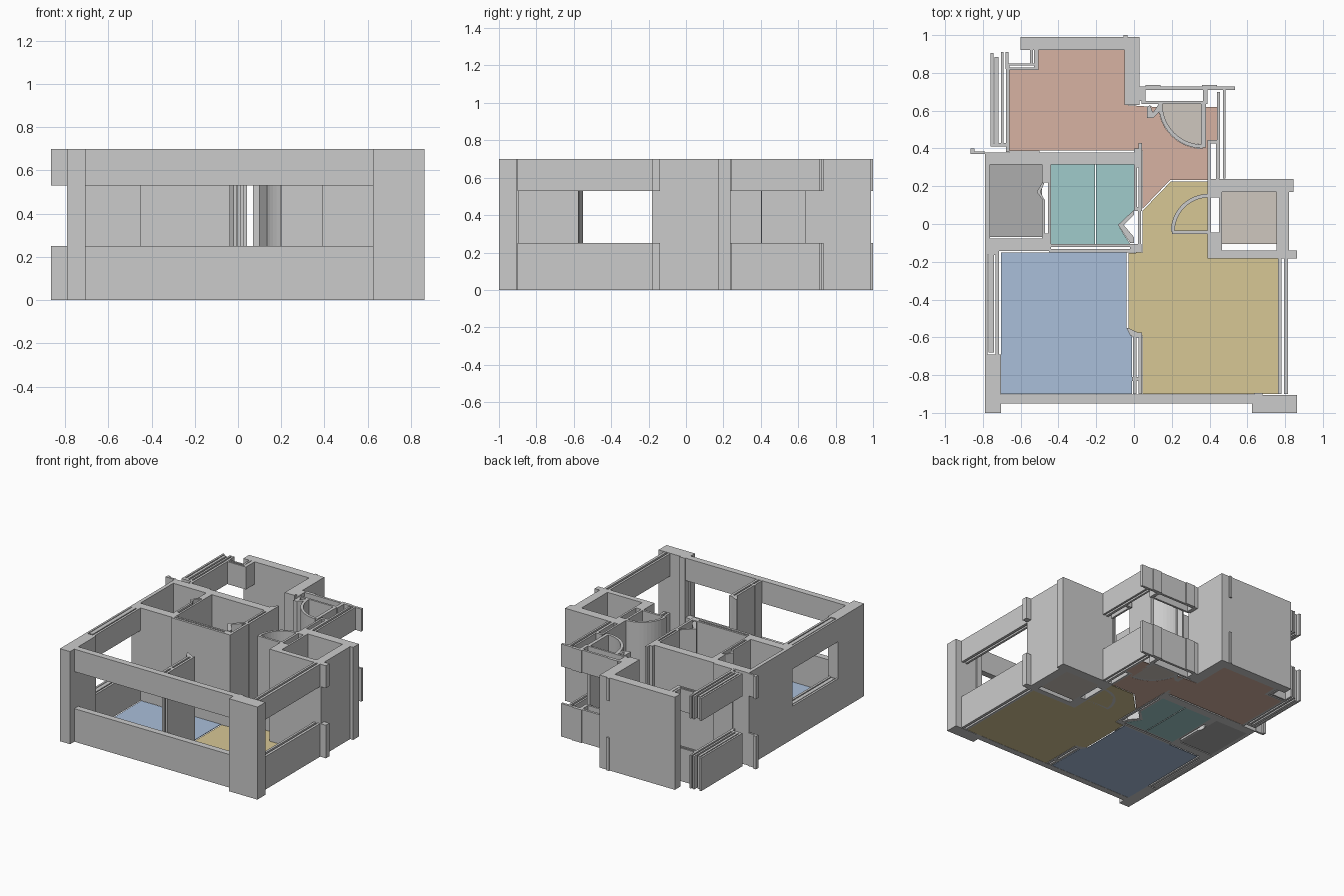
import bpy, bmesh, math

H = 0.70                                  # wall height
FULL = [(0, H)]
BANDS = [(0, 0.25), (0.53, H)]            # below and above a window


def finish(name, bm, color=None):
    bmesh.ops.recalc_face_normals(bm, faces=bm.faces)
    me = bpy.data.meshes.new(name)
    bm.to_mesh(me)
    bm.free()
    ob = bpy.data.objects.new(name, me)
    bpy.context.collection.objects.link(ob)
    if color:
        mat = bpy.data.materials.new(name)
        mat.diffuse_color = (*color, 1)
        me.materials.append(mat)
    return ob


def prism(bm, pts, z0, z1):
    face = bm.faces.new([bm.verts.new((x, y, z0)) for x, y in pts])
    ext = bmesh.ops.extrude_face_region(bm, geom=[face], use_keep_orig=True)
    verts = [g for g in ext["geom"] if isinstance(g, bmesh.types.BMVert)]
    bmesh.ops.translate(bm, verts=verts, vec=(0, 0, z1 - z0))


def walls(name, rects, spans=FULL):
    bm = bmesh.new()
    for x0, x1, y0, y1 in rects:
        for z0, z1 in spans:
            prism(bm, [(x0, y0), (x1, y0), (x1, y1), (x0, y1)], z0, z1)
    return finish(name, bm)


def outline(name, pts, spans=FULL):
    bm = bmesh.new()
    for z0, z1 in spans:
        prism(bm, pts, z0, z1)
    return finish(name, bm)


def floor(name, pts, color):
    bm = bmesh.new()
    prism(bm, pts, 0.0, 0.004)
    return finish(name, bm, color)


def rect(x0, x1, y0, y1):
    return [(x0, y0), (x1, y0), (x1, y1), (x0, y1)]


def arc(cx, cy, r, a0, a1, n=12):
    return [(cx + r * math.cos(math.radians(a0 + (a1 - a0) * i / n)),
             cy + r * math.sin(math.radians(a0 + (a1 - a0) * i / n))) for i in range(n + 1)]


# Corner pillars and front window wall
walls("front_left_pillar", [(-0.79, -0.705, -1, -0.69)])
outline("front_right_pillar", [(0.625, -1), (0.863, -1), (0.863, -0.905), (0.68, -0.905),
                               (0.68, -0.895), (0.635, -0.895), (0.635, -0.945), (0.625, -0.945)])
walls("front_window_wall", [(-0.705, 0.635, -0.95, -0.902)], BANDS)

# Side window walls, made of parallel strips
walls("left_window_wall", [(-0.79, -0.775, -0.69, -0.15), (-0.77, -0.74, -0.68, -0.16),
                           (-0.732, -0.715, -0.69, -0.15), (-0.79, -0.715, -0.165, -0.14)], BANDS)
walls("right_window_wall", [(0.763, 0.78, -0.9, -0.18), (0.795, 0.815, -0.9, -0.18)], BANDS)
walls("right_window_end", [(0.82, 0.863, -0.182, -0.14)], BANDS)
walls("back_left_window_wall", [(-0.76, -0.745, 0.42, 0.88), (-0.738, -0.718, 0.42, 0.885),
                                (-0.705, -0.69, 0.42, 0.91), (-0.678, -0.66, 0.38, 0.85),
                                (-0.76, -0.66, 0.41, 0.43), (-0.76, -0.745, 0.86, 0.905),
                                (-0.68, -0.665, 0.82, 0.91), (-0.66, -0.505, 0.815, 0.828),
                                (-0.66, -0.53, 0.838, 0.85), (-0.53, -0.505, 0.815, 0.92),
                                (-0.55, -0.535, 0.85, 0.92)], BANDS)
walls("left_window_end", [(-0.845, -0.79, 0.37, 0.385), (-0.865, -0.845, 0.37, 0.40)], BANDS)

# Back room walls
outline("back_wall", [(-0.60, 0.92), (-0.05, 0.92), (-0.05, 0.63), (0.03, 0.63),
                      (0.03, 0.99), (-0.60, 0.99)])
walls("back_wall_tab", [(-0.055, -0.035, 0.985, 1.0)], BANDS)

# Entrance recess
walls("entrance_window_wall", [(0.03, 0.535, 0.71, 0.728), (0.04, 0.39, 0.635, 0.65),
                               (0.03, 0.06, 0.65, 0.71), (0.365, 0.39, 0.65, 0.71),
                               (0.06, 0.14, 0.72, 0.735), (0.36, 0.44, 0.72, 0.735)], BANDS)
walls("entrance_side_wall", [(0.44, 0.455, 0.24, 0.7), (0.47, 0.485, 0.24, 0.71)], BANDS)
walls("entrance_side_frame", [(0.39, 0.405, 0.23, 0.44), (0.435, 0.45, 0.23, 0.44),
                              (0.39, 0.45, 0.425, 0.445)], BANDS)
outline("entrance_jamb", [(0.07, 0.56), (0.10, 0.56), (0.15, 0.61), (0.15, 0.635),
                          (0.13, 0.635), (0.10, 0.59), (0.085, 0.63), (0.07, 0.62)])

# Middle walls around the wet rooms
walls("middle_wall", [(-0.79, 0.03, 0.315, 0.378), (-0.66, -0.5, 0.378, 0.388)])
walls("store_outer_wall", [(-0.79, -0.762, -0.145, 0.378)])
walls("store_front_wall", [(-0.79, -0.44, -0.142, -0.078)])
walls("wet_room_front_wall", [(-0.45, 0.03, -0.122, -0.107), (-0.45, 0.03, -0.15, -0.132),
                              (-0.02, 0.04, -0.15, -0.107)])
walls("store_divider", [(-0.487, -0.472, -0.08, 0.13), (-0.455, -0.44, -0.08, 0.32),
                        (-0.487, -0.44, 0.22, 0.32), (-0.487, -0.44, -0.08, -0.05)])
outline("store_door", [(-0.485, 0.13), (-0.475, 0.13), (-0.495, 0.17), (-0.475, 0.215),
                       (-0.485, 0.22), (-0.515, 0.17)])
walls("wet_room_side_wall", [(0.0, 0.015, 0.07, 0.32), (0.025, 0.042, 0.07, 0.43),
                             (0.0, 0.042, 0.3, 0.4), (0.0, 0.042, 0.07, 0.09),
                             (0.02, 0.038, -0.15, 0.07)])
outline("wet_room_door", [(0.0, 0.075), (0.0, 0.05), (-0.055, -0.005), (0.0, -0.07),
                          (0.0, -0.1), (-0.02, -0.1), (-0.085, -0.005)])

# Partition between the two front rooms
walls("front_partition", [(-0.005, 0.012, -0.9, -0.57), (0.024, 0.042, -0.9, -0.58),
                          (-0.01, 0.042, -0.83, -0.81), (-0.005, 0.042, -0.6, -0.575)])
outline("partition_end", [(-0.04, -0.55), (-0.03, -0.55), (0.02, -0.575), (0.0, -0.6), (-0.02, -0.59)])

# Small right room
walls("right_room_walls", [(0.39, 0.845, 0.17, 0.238), (0.755, 0.82, -0.14, 0.2),
                           (0.39, 0.82, -0.182, -0.14), (0.39, 0.465, -0.182, -0.045),
                           (0.39, 0.465, 0.14, 0.2)])
walls("right_room_door_frame", [(0.39, 0.407, -0.05, 0.15), (0.45, 0.465, -0.05, 0.15)])

# Curved door screens
outline("entrance_door_arc", arc(0.365, 0.635, 0.235, 180, 270) + arc(0.365, 0.635, 0.215, 270, 180))
walls("entrance_door_leaf", [(0.355, 0.38, 0.405, 0.64)])
outline("right_room_door_arc", arc(0.395, -0.04, 0.2, 180, 90) + arc(0.395, -0.04, 0.18, 90, 180))
walls("right_room_door_leaf", [(0.2, 0.395, -0.052, -0.035)])

# Coloured floors
RED, YEL = (0.68, 0.45, 0.36), (0.68, 0.57, 0.30)
TEAL, BLUE = (0.35, 0.60, 0.60), (0.40, 0.52, 0.70)
BEIGE = (0.62, 0.57, 0.52)
floor("back_room_floor", [(-0.66, 0.39), (0.045, 0.39), (0.045, 0.08), (0.19, 0.232), (0.39, 0.232),
                          (0.39, 0.445), (0.44, 0.445), (0.44, 0.62), (0.36, 0.62), (0.36, 0.4)]
      + arc(0.365, 0.635, 0.236, 270, 184)
      + [(-0.05, 0.63), (-0.05, 0.92), (-0.505, 0.92), (-0.505, 0.815), (-0.66, 0.815)], RED)
floor("front_right_floor", [(0.045, -0.9), (0.763, -0.9), (0.763, -0.182), (0.39, -0.182), (0.39, 0.225),
                            (0.195, 0.225), (0.045, 0.07), (0.045, -0.15), (-0.03, -0.155),
                            (-0.03, -0.55), (0.045, -0.59)], YEL)
floor("front_left_floor", [(-0.705, -0.9), (-0.01, -0.9), (-0.01, -0.6), (-0.04, -0.55),
                           (-0.04, -0.15), (-0.705, -0.15)], BLUE)
floor("wet_room_floor_left", rect(-0.44, -0.207, -0.107, 0.315), TEAL)
floor("wet_room_floor_right", [(-0.2, -0.107), (-0.02, -0.107), (-0.085, -0.005), (0, 0.075),
                               (0, 0.315), (-0.2, 0.315)], TEAL)
floor("store_floor", rect(-0.762, -0.487, -0.07, 0.315), (0.42, 0.42, 0.42))
floor("right_room_floor", rect(0.465, 0.755, -0.105, 0.17), BEIGE)
floor("entrance_door_floor", arc(0.36, 0.635, 0.214, 180, 270) + [(0.36, 0.635)], BEIGE)
